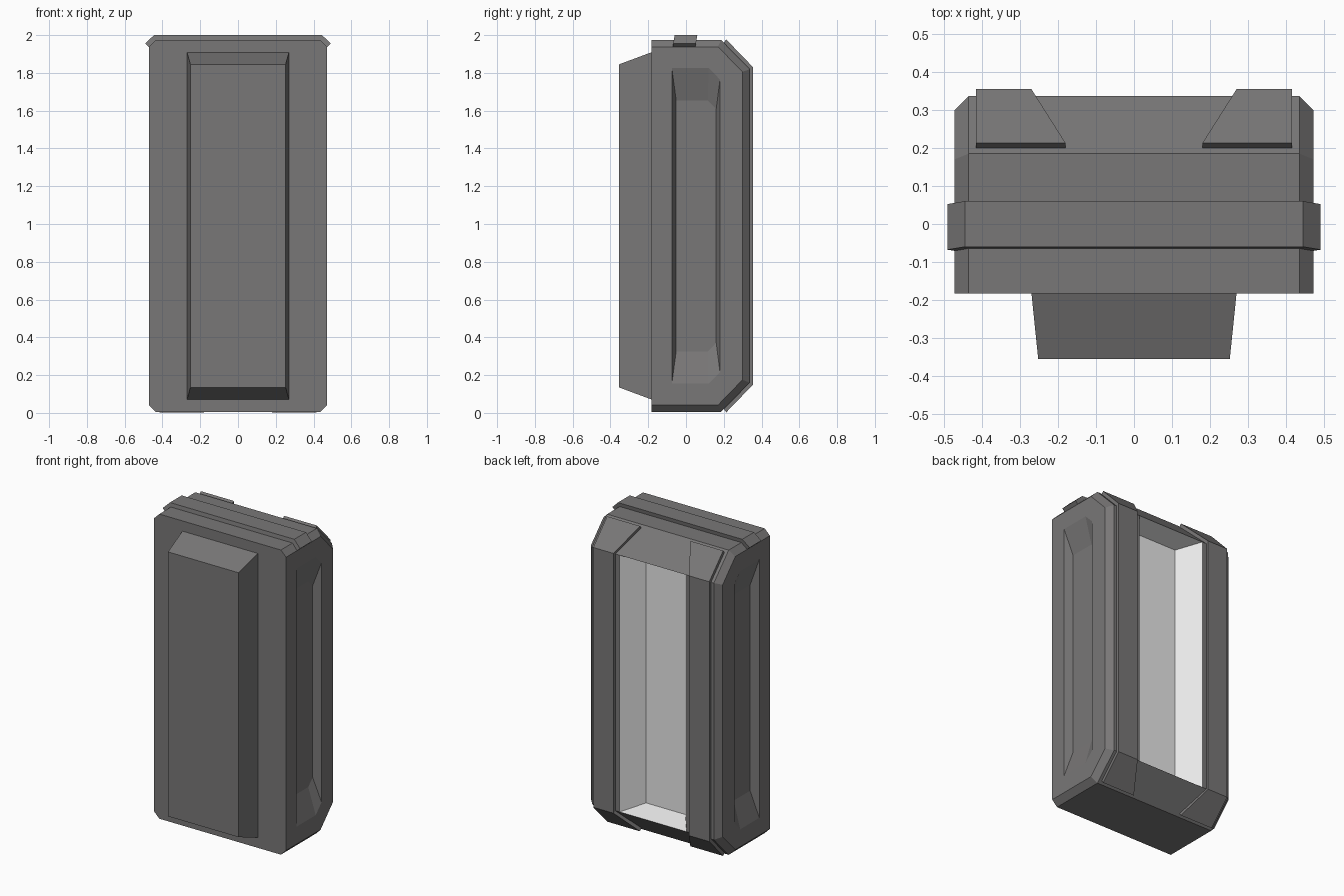
import bpy, bmesh

if "Cube" in bpy.data.objects:
    bpy.data.objects.remove(bpy.data.objects["Cube"])


def material(name, v):
    m = bpy.data.materials.new(name)
    m.diffuse_color = (v[0], v[1], v[2], 1)
    m.use_nodes = True
    m.node_tree.nodes["Principled BSDF"].inputs["Base Color"].default_value = m.diffuse_color
    return m


GREY = material("dark grey", (0.19, 0.185, 0.185))
LIGHT = material("pale grey", (0.8, 0.8, 0.8))


def loft(bm, rings, skip=(), cap_start=True, cap_end=True):
    """Join rings of equal length with quads; skip holds (ring, side) pairs."""
    vs = [[bm.verts.new(p) for p in r] for r in rings]
    n = len(vs[0])
    for i in range(len(vs) - 1):
        for j in range(n):
            if (i, j) not in skip:
                k = (j + 1) % n
                bm.faces.new((vs[i][j], vs[i][k], vs[i + 1][k], vs[i + 1][j]))
    if cap_start:
        bm.faces.new(vs[0])
    if cap_end:
        bm.faces.new(vs[-1])
    return vs


def finish(name, bm, mats=(GREY,)):
    bmesh.ops.recalc_face_normals(bm, faces=bm.faces[:])
    me = bpy.data.meshes.new(name)
    bm.to_mesh(me)
    bm.free()
    for m in mats:
        me.materials.append(m)
    ob = bpy.data.objects.new(name, me)
    bpy.context.collection.objects.link(ob)
    return ob


def at_x(x, prof):
    return [(x, y, z) for y, z in prof]


def symmetric(half):
    """Complete a side profile by reflecting it about the mid height."""
    return half + [(y, 1.98 - z) for y, z in reversed(half)]


# case: bevelled shell with a sunken panel in each side
full = symmetric([(-.183, .005), (.185, .005), (.337, .16)])
side = symmetric([(-.183, .042), (.17, .042), (.299, .175)])
lip = symmetric([(-.075, .155), (.12, .155), (.18, .215)])
floor = symmetric([(-.052, .325), (.115, .325), (.16, .37)])
stations = [(.422, floor), (.472, lip), (.472, side), (.435, full), (.24, full)]
rings = [at_x(-x, p) for x, p in stations]
rings += [at_x(x, p) for x, p in reversed(stations)]
bm = bmesh.new()
vs = loft(bm, rings, skip={(4, 2)})

# pale tray sunk into the back, between the two middle stations
rim = [vs[4][2], vs[5][2], vs[5][3], vs[4][3]]
inner = [bm.verts.new((x, .207, z))
         for x, z in ((-.14, .195), (.14, .195), (.14, 1.785), (-.14, 1.785))]
tray = [bm.faces.new((rim[i], rim[(i + 1) % 4], inner[(i + 1) % 4], inner[i]))
        for i in range(4)]
tray.append(bm.faces.new(inner))
for f in tray:
    f.material_index = 1
finish("case", bm, (GREY, LIGHT))

# raised front block with tapered sides
bm = bmesh.new()
loft(bm, [[(-w, y, lo), (w, y, lo), (w, y, 1.98 - lo), (-w, y, 1.98 - lo)]
          for y, w, lo in ((-.18, .27, .07), (-.355, .252, .135))])
finish("front_block", bm)

# strap folded over the top
half = [(.445, 2.0), (.491, 1.955), (.47, 1.936), (.43, 1.965)]
strap = half + [(-x, z) for x, z in reversed(half)]
bm = bmesh.new()
loft(bm, [[(x, y - (2.0 - z) * .17, z) for x, z in strap] for y in (-.06, .06)])
finish("top_strap", bm)

# rear rails wrapping the back bevels, flared inward at both ends
rail = [(.2, .02, .213, .003, .18), (.334, .16, .355, .15, .27)]
rail += [(y, 1.98 - z, oy, 1.98 - oz, w) for y, z, oy, oz, w in reversed(rail)]
for s, label in ((-1, "left"), (1, "right")):
    bm = bmesh.new()
    loft(bm, [[(s * w, y, z), (s * w, oy, oz), (s * .415, oy, oz), (s * .415, y, z)]
              for y, z, oy, oz, w in rail])
    finish(label + "_rear_rail", bm)
